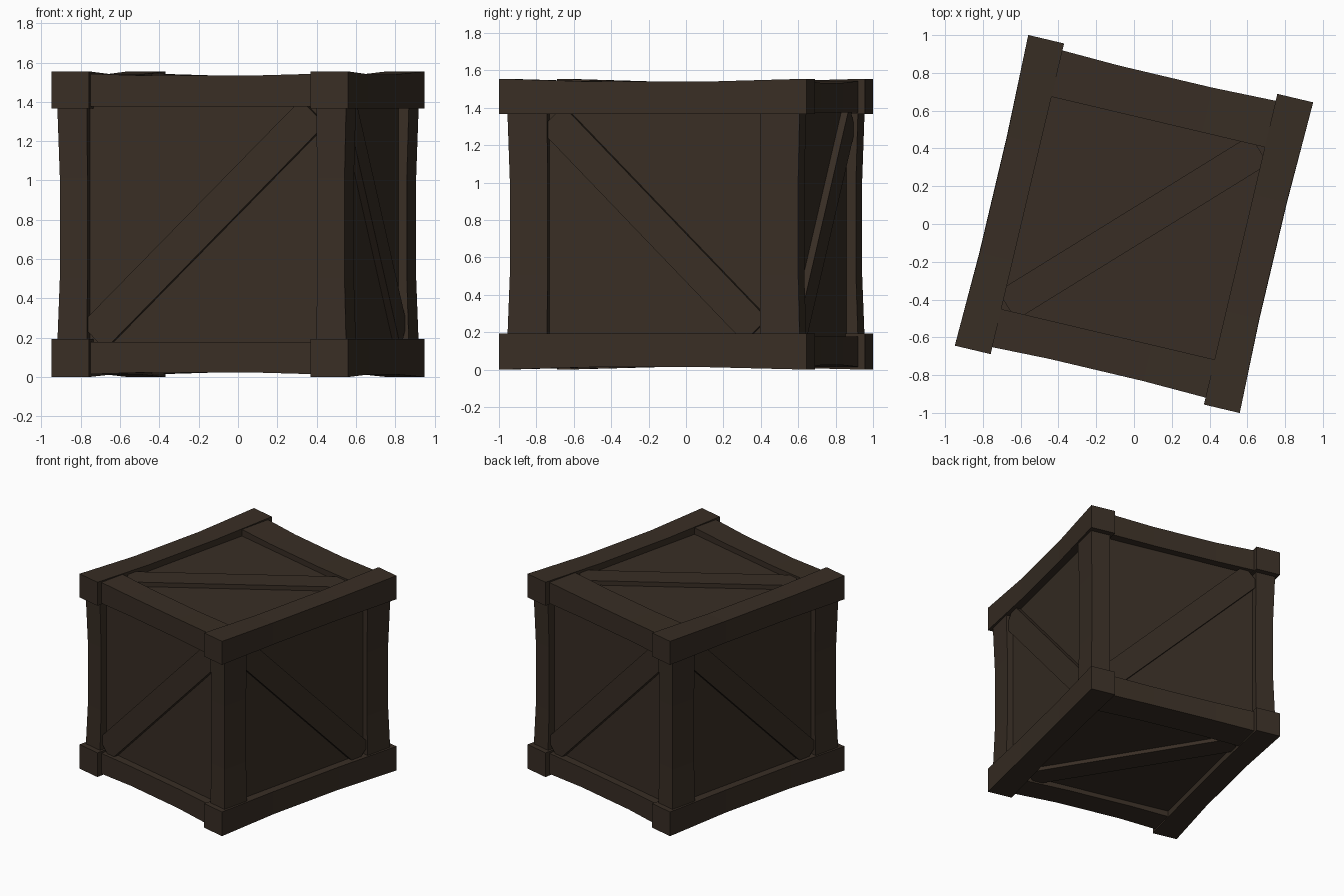
import bpy, bmesh, math
from mathutils import Vector, Matrix

if "Cube" in bpy.data.objects:
    bpy.data.objects.remove(bpy.data.objects["Cube"])

YAW = math.radians(-13.3)
MID = Vector((0, 0, 0.7775))          # crate centre

wood = bpy.data.materials.new("dark brown wood")
wood.diffuse_color = (0.040, 0.027, 0.018, 1)
wood.use_nodes = True
wood.node_tree.nodes["Principled BSDF"].inputs["Base Color"].default_value = wood.diffuse_color


def finish(name, bm):
    bmesh.ops.recalc_face_normals(bm, faces=bm.faces[:])
    me = bpy.data.meshes.new(name)
    bm.to_mesh(me)
    bm.free()
    me.materials.append(wood)
    ob = bpy.data.objects.new(name, me)
    ob.rotation_euler.z = YAW
    bpy.context.collection.objects.link(ob)
    return ob


def box(lo, hi):
    lo, hi = Vector(lo), Vector(hi)
    bm = bmesh.new()
    m = Matrix.Translation((lo + hi) / 2) @ Matrix.Diagonal((*(hi - lo), 1))
    bmesh.ops.create_cube(bm, size=1, matrix=m)
    return bm


def beam(name, lo, hi, axis, pinch):
    """Box worn inward on its outer sides between its ends."""
    bm = box(lo, hi)
    c = (Vector(lo) + Vector(hi)) / 2
    half = (hi[axis] - lo[axis]) / 2
    n = Vector((0, 0, 0))
    n[axis] = 1
    for t in (-0.4, 0.35):
        bmesh.ops.bisect_plane(bm, geom=bm.verts[:] + bm.edges[:] + bm.faces[:],
                               plane_co=c + n * half * t, plane_no=n)
    for v in bm.verts:
        if abs(v.co[axis] - c[axis]) < half * 0.9:
            for k in range(3):
                out = c[k] - MID[k]
                if k != axis and (v.co[k] - c[k]) * out > 0:
                    v.co[k] -= math.copysign(pinch, out)
    finish(name, bm)


def brace(name, a, b, normal, width=0.18, depth=0.08, short=0.035):
    """Diagonal plank from a to b, lying just under its outer plane."""
    a, b, n = Vector(a), Vector(b), Vector(normal)
    d = (b - a).normalized()
    length = (b - a).length - 2 * short
    rot = Matrix((d, n.cross(d), n)).transposed().to_4x4()
    bm = bmesh.new()
    m = (Matrix.Translation((a + b) / 2 - n * depth / 2) @ rot
         @ Matrix.Diagonal((length, width, depth, 1)))
    bmesh.ops.create_cube(bm, size=1, matrix=m)
    finish(name, bm)


def span(s, inner, outer):
    return sorted((s * inner, s * outer))


# recessed panels
finish("panel_core", box((-0.70, -0.74, 0.06), (0.70, 0.74, 1.49)))

for sx, side in ((-1, "left"), (1, "right")):
    x0, x1 = span(sx, 0.58, 0.775)
    # long rails with protruding ends
    beam(side + "_top_rail", (x0, -0.845, 1.367), (x1, 0.845, 1.555), 1, 0.015)
    beam(side + "_bottom_rail", (x0, -0.845, 0), (x1, 0.845, 0.193), 1, 0.013)
    # corner posts
    x0, x1 = span(sx, 0.60, 0.757)
    for sy, end in ((-1, "front"), (1, "back")):
        y0, y1 = span(sy, 0.585, 0.805)
        beam(f"{end}_{side}_post", (x0, y0, 0.1), (x1, y1, 1.45), 2, 0.013)

# cross rails between the long rails
for sy, end, inner in ((-1, "front", 0.60), (1, "back", 0.555)):
    y0, y1 = span(sy, inner, 0.81)
    beam(end + "_top_rail", (-0.68, y0, 1.375), (0.68, y1, 1.545), 0, 0.012)
    beam(end + "_bottom_rail", (-0.68, y0, 0.012), (0.68, y1, 0.178), 0, 0.012)

# diagonal braces, one per face
for s, fb, lr in ((-1, "front", "left"), (1, "back", "right")):
    brace(fb + "_brace", (s * 0.60, s * 0.778, 0.18), (-s * 0.60, s * 0.778, 1.372), (0, s, 0))
    brace(lr + "_brace", (s * 0.735, -s * 0.59, 1.372), (s * 0.735, s * 0.58, 0.185), (s, 0, 0))
brace("top_brace", (-0.58, -0.60, 1.525), (0.58, 0.56, 1.525), (0, 0, 1))
brace("bottom_brace", (0.58, -0.60, 0.03), (-0.58, 0.56, 0.03), (0, 0, -1))
